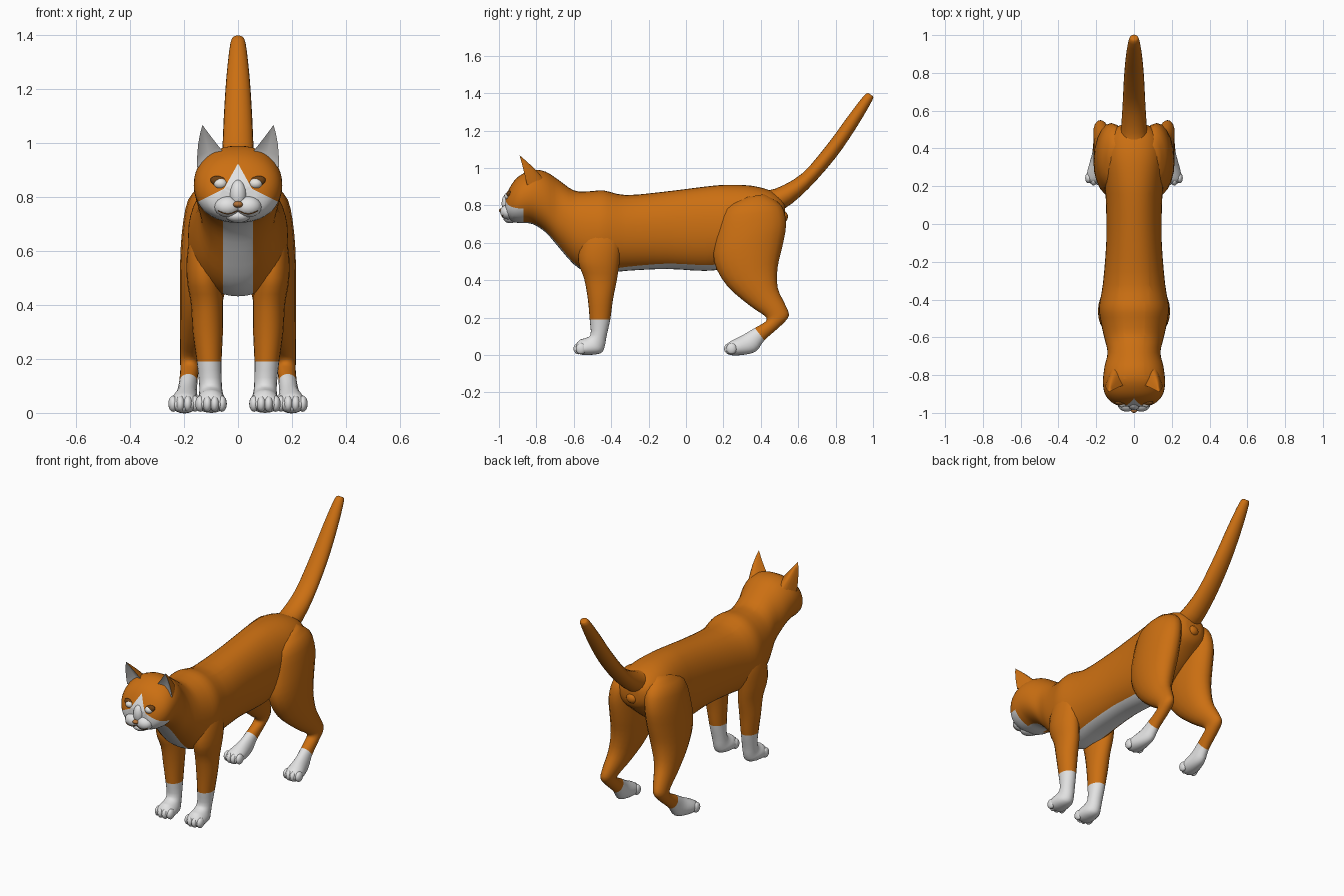
import bpy, bmesh, math
from mathutils import Vector

if "Cube" in bpy.data.objects:
    bpy.data.objects.remove(bpy.data.objects["Cube"])


def material(name, rgb):
    m = bpy.data.materials.new(name)
    m.diffuse_color = (*rgb, 1)
    m.use_nodes = True
    m.node_tree.nodes["Principled BSDF"].inputs["Base Color"].default_value = m.diffuse_color
    return m


ORANGE = material("orange fur", (0.60, 0.16, 0.006))
WHITE = material("white fur", (0.76, 0.76, 0.76))
GREY = material("inner ear grey", (0.50, 0.49, 0.48))
BROWN = material("dark brown", (0.16, 0.055, 0.008))
EYE = material("eye white", (0.80, 0.78, 0.74))
NOSE = material("nose tan", (0.45, 0.17, 0.04))


def finish(name, bm, mats, angle=60):
    bmesh.ops.recalc_face_normals(bm, faces=bm.faces)
    me = bpy.data.meshes.new(name)
    bm.to_mesh(me)
    bm.free()
    for m in mats:
        me.materials.append(m)
    for p in me.polygons:
        p.use_smooth = True
    me.set_sharp_from_angle(angle=math.radians(angle))
    ob = bpy.data.objects.new(name, me)
    bpy.context.collection.objects.link(ob)
    return ob


def catmull(rows, k):
    """Smoothly resample a list of equal-length rows."""
    out = []
    for i in range(len(rows) - 1):
        a, b, c, d = (rows[max(i - 1, 0)], rows[i], rows[i + 1],
                      rows[min(i + 2, len(rows) - 1)])
        for j in range(k):
            t = j / k
            out.append([0.5 * (2 * q + (r - p) * t + (2 * p - 5 * q + 4 * r - s) * t * t
                               + (3 * q - p - 3 * r + s) * t ** 3)
                        for p, q, r, s in zip(a, b, c, d)])
    return out + [rows[-1]]


def loft(rows, n=24, k=3, power=1.0):
    """Skin rings given as (yA, zA, yB, zB, x, half width): A and B are opposite profile edges."""
    bm = bmesh.new()
    rings, mids = [], []
    for ya, za, yb, zb, x, rx in catmull(rows, k):
        mid = Vector((x, (ya + yb) / 2, (za + zb) / 2))
        up = Vector((0, (ya - yb) / 2, (za - zb) / 2))
        ring = []
        for i in range(n):
            t = 2 * math.pi * i / n
            c, s = math.cos(t), math.sin(t)
            c = math.copysign(abs(c) ** power, c)
            s = math.copysign(abs(s) ** power, s) if abs(s) > 1e-6 else 0
            ring.append(bm.verts.new(mid + up * c + Vector((rx * s, 0, 0))))
        rings.append(ring)
        mids.append(mid)
    for r0, r1 in zip(rings, rings[1:]):
        for i in range(n):
            j = (i + 1) % n
            bm.faces.new((r0[i], r0[j], r1[j], r1[i]))
    for ring, mid in ((rings[0], mids[0]), (rings[-1], mids[-1])):
        tip = bm.verts.new(mid)
        for i in range(n):
            bm.faces.new((ring[i], ring[(i + 1) % n], tip))
    bmesh.ops.recalc_face_normals(bm, faces=bm.faces)
    return bm


def cut(bm, co, no, where=lambda c: True):
    faces = [f for f in bm.faces if where(f.calc_center_median())]
    geom = set(faces)
    for f in faces:
        geom.update(f.edges)
        geom.update(f.verts)
    bmesh.ops.bisect_plane(bm, geom=list(geom), dist=1e-5, plane_co=co, plane_no=no)


def paint(bm, rule):
    bm.normal_update()
    for f in bm.faces:
        f.material_index = int(rule(f.calc_center_median(), f.normal))


def blob(name, loc, radii, mat, tilt=0):
    bm = bmesh.new()
    bmesh.ops.create_uvsphere(bm, u_segments=16, v_segments=10, radius=1)
    ob = finish(name, bm, [mat])
    ob.location, ob.scale, ob.rotation_euler = loc, radii, (0, tilt, 0)
    return ob


# Head, neck and torso in one skin: y, top, bottom, half width
torso = [(-.965, .845, .75, .07), (-.95, .88, .725, .11), (-.92, .93, .71, .142),
         (-.88, .965, .705, .16), (-.82, .99, .70, .164), (-.75, .98, .655, .155),
         (-.68, .935, .575, .14), (-.60, .88, .485, .158), (-.52, .875, .437, .175),
         (-.44, .88, .435, .185), (-.32, .855, .45, .165), (-.1, .875, .46, .147),
         (.1, .90, .45, .148), (.22, .91, .47, .155), (.35, .905, .55, .16),
         (.45, .88, .63, .14), (.51, .845, .68, .095), (.53, .81, .72, .05)]
bm = loft([(y, t, y, b, 0, w) for y, t, b, w in torso], 40, 3, 0.93)
for y in (-.87, -.42, .16):
    cut(bm, (0, y, 0), (0, 1, 0))
for s in (-1, 1):
    face = lambda c: c.y < -.87 and c.x * s > 0
    cut(bm, (0, 0, .925), (1.8 * s, 0, 1), face)
    cut(bm, (0, 0, .8575), (.5 * s, 0, 1), face)
    cut(bm, (s * .055, 0, 0), (1, 0, 0), lambda c: -.87 < c.y < -.42)
    cut(bm, (s * .08, 0, 0), (1, 0, 0), lambda c: -.42 < c.y < .16)


def coat(c, n):
    x = abs(c.x)
    if c.y < -.87:                       # blaze and muzzle
        return c.z < .925 - 1.8 * x or c.z < .8575 - .5 * x
    return n.z < -.05 and c.y < .16 and x < (.055 if c.y < -.42 else .08)


paint(bm, coat)
finish("body", bm, [ORANGE, WHITE])

# Tail: upper edge, lower edge, half width
bm = loft([(.40, .88, .46, .78, 0, .07), (.48, .89, .53, .785, 0, .068),
           (.62, .97, .655, .89, 0, .06), (.755, 1.125, .80, 1.055, 0, .053),
           (.865, 1.275, .91, 1.215, 0, .043), (.95, 1.385, .995, 1.36, 0, .028),
           (.975, 1.40, .998, 1.385, 0, .014)], 20)
finish("tail", bm, [ORANGE])
blob("rump_bump", (0, .52, .74), (.035, .025, .03), ORANGE)

# Legs: rear edge, front edge, centre x, half width
front_leg = [(-.38, .74, -.50, .76, .115, .03), (-.345, .62, -.56, .62, .125, .06),
             (-.355, .50, -.575, .50, .125, .065), (-.37, .40, -.545, .41, .115, .06),
             (-.39, .30, -.525, .30, .112, .056), (-.405, .19, -.515, .19, .107, .046),
             (-.425, .10, -.51, .11, .102, .042), (-.435, .045, -.54, .09, .10, .045),
             (-.46, .008, -.565, .083, .10, .053), (-.55, .0, -.585, .062, .10, .054),
             (-.585, .015, -.59, .045, .10, .035)]
hind_leg = [(.42, .86, .30, .84, .09, .04), (.51, .80, .20, .78, .105, .08),
            (.535, .70, .16, .64, .12, .088), (.515, .58, .15, .50, .125, .09),
            (.49, .47, .22, .37, .135, .08), (.49, .36, .34, .265, .155, .06),
            (.53, .27, .42, .21, .17, .045), (.55, .21, .43, .185, .178, .037),
            (.505, .155, .405, .165, .18, .034), (.42, .08, .36, .14, .185, .034),
            (.375, .02, .31, .11, .19, .039), (.30, .0, .26, .085, .197, .05),
            (.235, .0, .23, .068, .20, .048), (.215, .015, .213, .045, .20, .032)]

for s, side in ((-1, "left"), (1, "right")):
    for name, rows, co, no, toe_y in (
            ("front_leg", front_leg, (0, 0, .19), (0, 0, 1), -.575),
            ("hind_leg", hind_leg, (0, .37, .142), (0, 1, .77), .23)):
        bm = loft([(*r[:4], r[4] * s, r[5]) for r in rows], 20)
        low = lambda c: c.z < .28
        cut(bm, co, no, low)
        paint(bm, lambda c, n: low(c) and (c - Vector(co)).dot(Vector(no)) < 0)
        finish(f"{name}_{side}", bm, [ORANGE, WHITE])
        # Toes
        for i in range(4):
            u = i - 1.5
            blob(f"{name}_toe_{side}_{i + 1}",
                 (s * rows[-1][4] + u * .027, toe_y + .006 * u * u, .034),
                 (.018, .028, .03), WHITE)

    # Ear: curved back shell around a hollow front
    bm = bmesh.new()
    P = lambda x, y, z: Vector((s * x, y, z))
    outer, bulge, inner = P(.152, -.85, .91), P(.10, -.66, .94), P(.045, -.85, .955)
    tip, m, steps = P(.132, -.89, 1.068), 8, 4
    grid = []
    for j in range(steps):
        f = j / steps
        row = []
        for i in range(m + 1):
            t = i / m
            base = outer * (1 - t) ** 2 + bulge * 2 * t * (1 - t) + inner * t * t
            row.append(bm.verts.new(base.lerp(tip, f) + P(.006, 0, .006) * math.sin(f * math.pi)))
        grid.append(row)
    top = bm.verts.new(tip)
    for j in range(steps):
        for i in range(m):
            a, b = grid[j][i], grid[j][i + 1]
            bm.faces.new((a, b, grid[j + 1][i + 1], grid[j + 1][i]) if j + 1 < steps else (a, b, top))
    hollow = bm.verts.new((outer + inner + tip) / 3 + Vector((0, .025, -.01)))
    rim = [r[0] for r in grid] + [top] + [r[-1] for r in reversed(grid)]
    for a, b in zip(rim, rim[1:] + rim[:1]):
        bm.faces.new((a, b, hollow)).material_index = 1
    bm.faces.new(grid[0])
    finish(f"ear_{side}", bm, [ORANGE, GREY], 50)

    # Eye and dark rim
    blob(f"eye_rim_{side}", (s * .066, -.945, .855), (.038, .017, .021), BROWN, -s * .35)
    blob(f"eye_{side}", (s * .065, -.95, .85), (.025, .021, .02), EYE)
    # Muzzle half
    blob(f"muzzle_{side}", (s * .038, -.95, .765), (.05, .044, .04), WHITE)
    # Mouth line following the muzzle
    cu = bpy.data.curves.new(f"mouth_{side}", 'CURVE')
    cu.dimensions, cu.bevel_depth, cu.bevel_resolution = '3D', .002, 1
    sp = cu.splines.new('POLY')
    sp.points.add(8)
    for i, p in enumerate(sp.points):
        x = .002 + i * .009
        z = .75 - .012 * math.sin(i / 8 * math.pi)
        q = 1 - ((x - .038) / .05) ** 2 - ((z - .765) / .04) ** 2
        p.co = (s * x, -.95 - .044 * math.sqrt(max(q, 0)), z, 1)
    cu.materials.append(BROWN)
    bpy.context.collection.objects.link(bpy.data.objects.new(f"mouth_{side}", cu))

# Nose bridge, nose and chin
blob("nose_bridge", (0, -.952, .81), (.032, .034, .055), WHITE)
blob("nose", (0, -.983, .773), (.019, .017, .012), NOSE)
blob("chin", (0, -.94, .73), (.045, .036, .025), WHITE)
